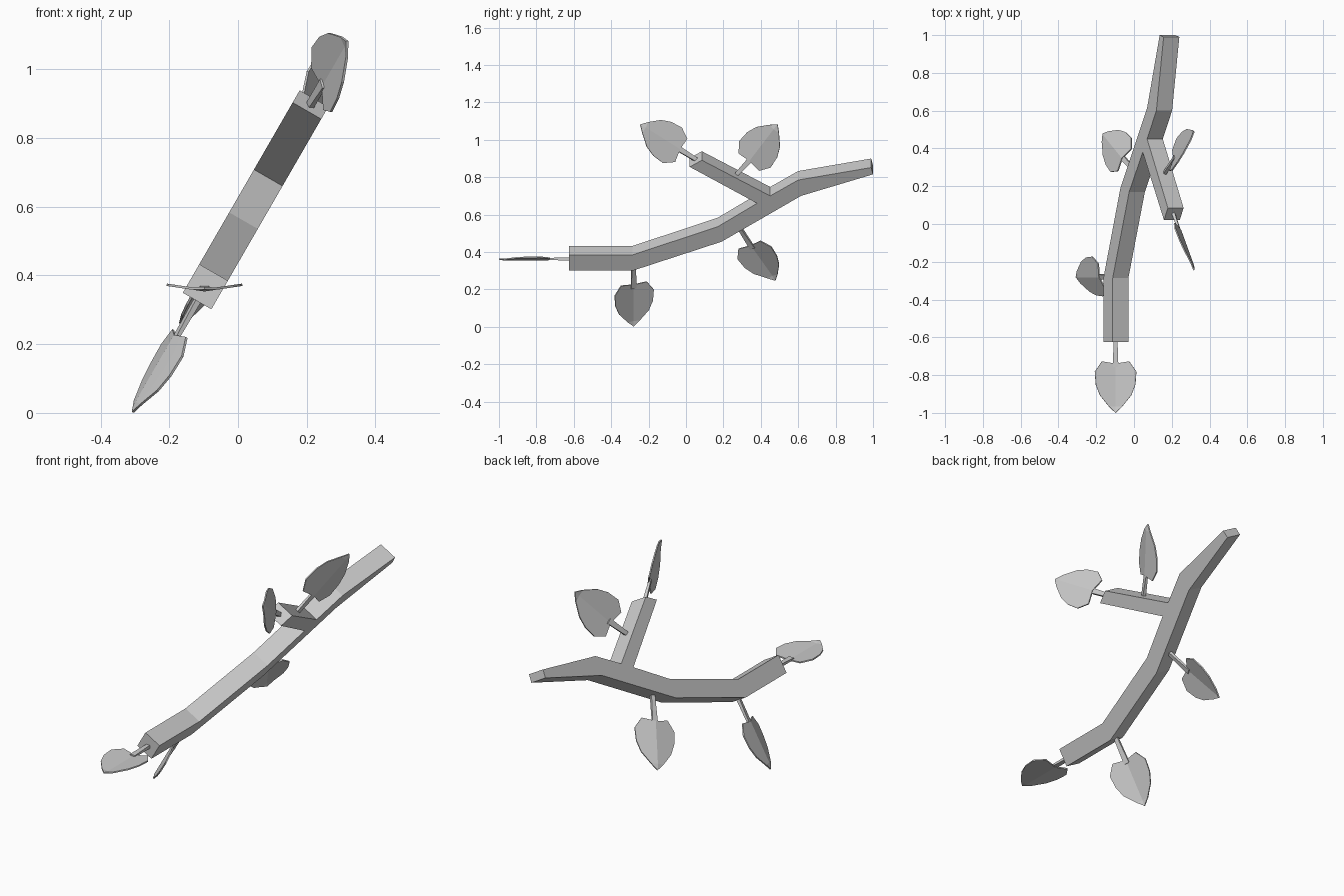
import bpy
from mathutils import Vector

if "Cube" in bpy.data.objects:
    bpy.data.objects.remove(bpy.data.objects["Cube"])

# The whole twig lies in a plane leaning 60 degrees: along y, up (u) and across (w)
ORIGIN = Vector((-0.095, 0, 0.367))
Y, U, W = Vector((0, 1, 0)), Vector((0.5, 0, 0.866)), Vector((0.866, 0, -0.5))


def P(y, u, w=0.0):
    return ORIGIN + Y * y + U * u + W * w


def make(name, verts, faces):
    me = bpy.data.meshes.new(name)
    me.from_pydata(verts, [], faces)
    me.update()
    ob = bpy.data.objects.new(name, me)
    bpy.context.collection.objects.link(ob)
    return ob


# Forked branch: flat outline (y, u) extruded across the plane
outline = [(-0.625, -0.048), (-0.28, -0.048), (0.19, 0.129), (0.615, 0.412),
           (1.0, 0.545), (0.99, 0.587), (0.6, 0.51), (0.45, 0.412),
           (0.085, 0.632), (0.02, 0.591), (0.38, 0.366), (0.17, 0.222),
           (-0.285, 0.048), (-0.625, 0.048)]
n = len(outline)
verts = [P(y, u, w) for w in (0.048, -0.048) for y, u in outline]
faces = [tuple(range(n)), tuple(range(2 * n - 1, n - 1, -1))]
faces += [(i, i + n, (i + 1) % n + n, (i + 1) % n) for i in range(n)]
make("branch", verts, faces)

# Blade rows: (distance fraction, half width)
ROWS = [(0.0, 0.072), (0.2, 0.11), (0.45, 0.105), (0.66, 0.083), (0.88, 0.034)]
COLS = (-1, -0.5, 0, 0.5, 1)


def leaf(name, root, base, tip, width):
    axis = tip - base
    d = axis.normalized()
    side = (width - d * width.dot(d)).normalized()
    nrm = d.cross(side)
    # Cupped blade
    verts, faces = [], []
    for t, hw in ROWS:
        for c in COLS:
            back = 0.012 * (1 - abs(c)) if t == 0 else 0
            verts.append(base + axis * t + d * back + side * hw * c
                         + nrm * (0.016 * abs(c) * hw / 0.11 - 0.006))
    verts.append(tip)
    k = len(COLS)
    for r in range(len(ROWS) - 1):
        for c in range(k - 1):
            a = r * k + c
            faces.append((a, a + k, a + k + 1, a + 1))
    a = (len(ROWS) - 1) * k
    faces += [(a + c, len(verts) - 1, a + c + 1) for c in range(k - 1)]
    blade = make(name + "_blade", verts, faces)
    mod = blade.modifiers.new("thickness", 'SOLIDIFY')
    mod.thickness = 0.007
    mod.offset = 0
    # Tapered four-sided stem
    verts = []
    for p, a, b in ((root, 0.010, 0.009), (base + d * 0.03, 0.015, 0.005)):
        verts += [p + side * a * i + nrm * b * j
                  for i, j in ((-1, -1), (1, -1), (1, 1), (-1, 1))]
    faces = [(3, 2, 1, 0), (4, 5, 6, 7)]
    faces += [(i, (i + 1) % 4, (i + 1) % 4 + 4, i + 4) for i in range(4)]
    make(name + "_stem", verts, faces)


# Five leaves, each rolled differently about its stem
leaf("end_leaf", P(-0.61, -0.005), P(-0.727, -0.005), P(-1.0, -0.005), Vector((1, 0, 0)))
leaf("lower_leaf", P(-0.28, -0.03), P(-0.28, -0.155), P(-0.28, -0.422), Y * 0.95 - W * 0.31)
leaf("middle_leaf", P(0.285, 0.19), P(0.34, 0.085), P(0.478, -0.138),
     Y * 0.82 + U * 0.51 + W * 0.28)
leaf("side_twig_leaf", P(0.265, 0.51), P(0.335, 0.592), P(0.49, 0.826),
     Y * 0.76 - U * 0.5 + W * 0.42)
leaf("twig_end_leaf", P(0.065, 0.60), P(-0.025, 0.665), P(-0.245, 0.825),
     Y * 0.45 + U * 0.62 - W * 0.64)
